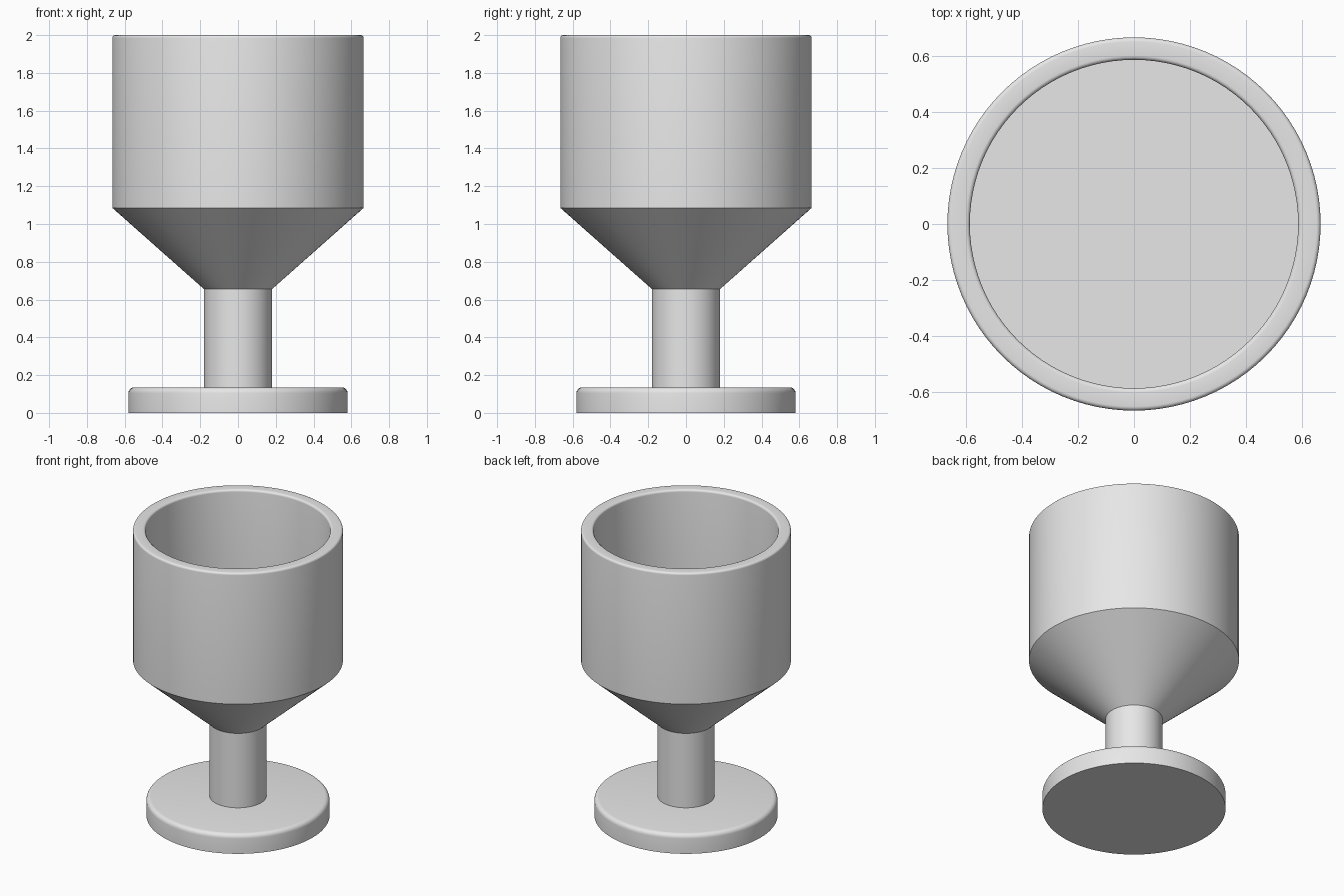
import bpy
import bmesh
import math

cube = bpy.data.objects.get("Cube")
if cube:
    bpy.data.objects.remove(cube, do_unlink=True)

SEGMENTS = 96

grey = bpy.data.materials.new("plain_grey")
grey.use_nodes = True
colour = (0.8, 0.8, 0.8, 1)
grey.diffuse_color = colour
grey.node_tree.nodes["Principled BSDF"].inputs["Base Color"].default_value = colour


def fillet(r, z, size, start, end, steps=5):
    """Quarter-round points about the centre (r, z), angles in degrees."""
    angles = [math.radians(start + (end - start) * i / steps) for i in range(steps + 1)]
    return [(r + size * math.cos(a), z + size * math.sin(a)) for a in angles]


def lathe(name, profile):
    """Revolve a (radius, height) profile about the z axis."""
    bm = bmesh.new()
    verts = [bm.verts.new((r, 0, z)) for r, z in profile]
    edges = [bm.edges.new(pair) for pair in zip(verts, verts[1:])]
    bmesh.ops.spin(bm, geom=verts + edges, cent=(0, 0, 0), axis=(0, 0, 1),
                   angle=math.tau, steps=SEGMENTS)
    bmesh.ops.remove_doubles(bm, verts=bm.verts, dist=0.0001)
    bmesh.ops.recalc_face_normals(bm, faces=bm.faces)
    mesh = bpy.data.meshes.new(name)
    bm.to_mesh(mesh)
    bm.free()
    mesh.materials.append(grey)
    obj = bpy.data.objects.new(name, mesh)
    bpy.context.collection.objects.link(obj)
    bpy.ops.object.select_all(action="DESELECT")
    obj.select_set(True)
    bpy.context.view_layer.objects.active = obj
    bpy.ops.object.shade_smooth_by_angle(angle=math.radians(30))
    return obj


# Disc foot with a rounded upper edge
lathe("foot", [(0, 0), (0.58, 0)] + fillet(0.55, 0.105, 0.03, 0, 90) + [(0, 0.135)])

# Straight stem
lathe("stem", [(0, 0.1), (0.18, 0.1), (0.18, 0.67), (0, 0.67)])

# Conical underside, straight wall, rounded rim and flat inner floor
lathe("bowl", [(0, 0.655), (0.18, 0.655), (0.665, 1.085)]
      + fillet(0.65, 1.985, 0.015, 0, 90)
      + fillet(0.6, 1.985, 0.015, 90, 180)
      + [(0.585, 1.1), (0, 1.1)])
